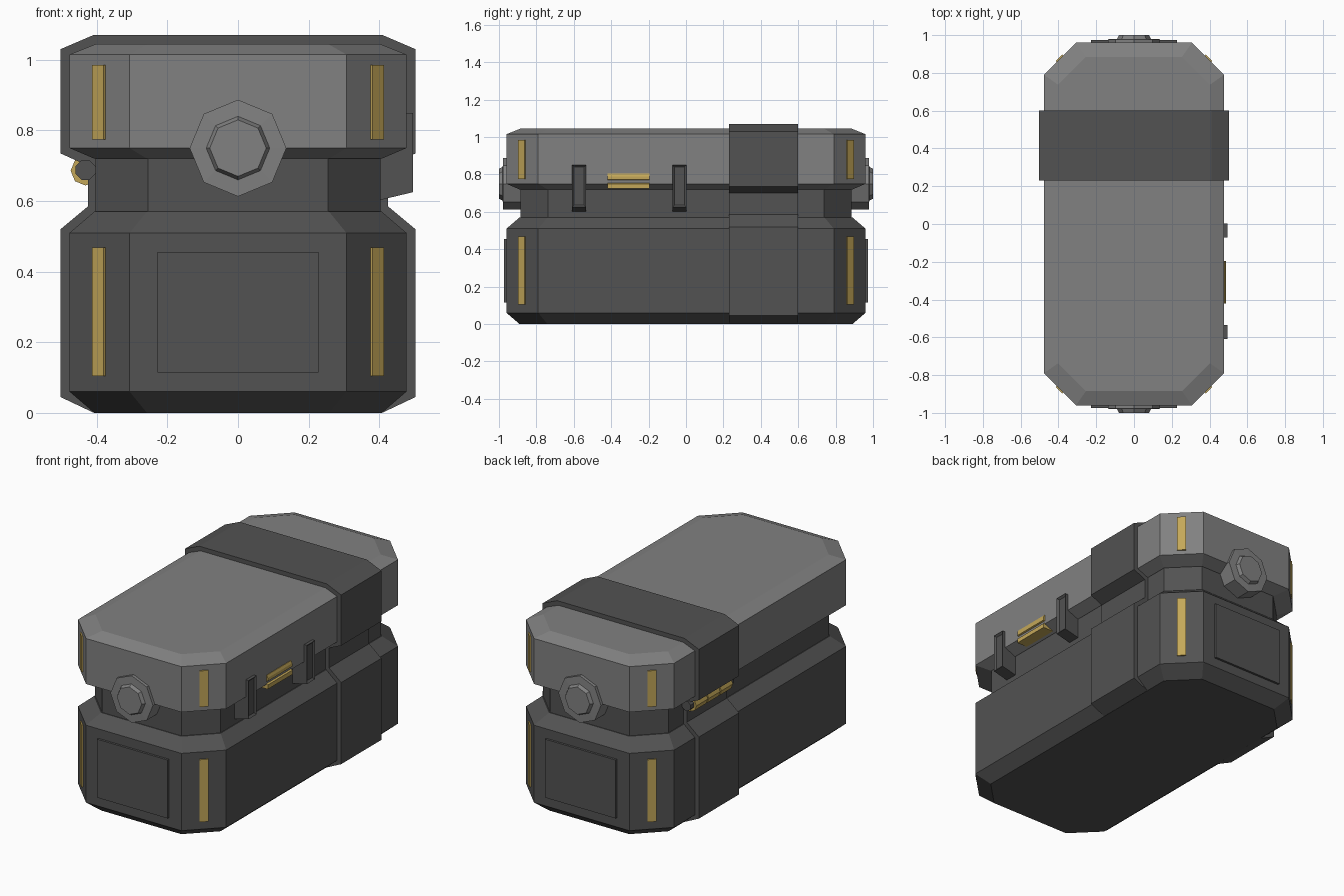
import bpy, bmesh, math
from mathutils import Matrix

if "Cube" in bpy.data.objects:
    bpy.data.objects.remove(bpy.data.objects["Cube"])


def material(name, r, g, b):
    m = bpy.data.materials.new(name)
    m.diffuse_color = (r, g, b, 1)
    m.use_nodes = True
    m.node_tree.nodes["Principled BSDF"].inputs["Base Color"].default_value = m.diffuse_color
    return m


DARK = material("dark_grey", 0.085, 0.085, 0.085)
LIGHT = material("light_grey", 0.22, 0.22, 0.22)
GOLD = material("gold", 0.55, 0.39, 0.1)


def finish(name, bm, mat):
    bmesh.ops.recalc_face_normals(bm, faces=bm.faces)
    me = bpy.data.meshes.new(name)
    bm.to_mesh(me)
    bm.free()
    me.materials.append(mat)
    ob = bpy.data.objects.new(name, me)
    bpy.context.collection.objects.link(ob)
    return ob


def loft(name, rings, mat):
    """Skin a stack of point rings and cap both ends."""
    bm = bmesh.new()
    loops = [[bm.verts.new(p) for p in ring] for ring in rings]
    n = len(loops[0])
    for a, b in zip(loops, loops[1:]):
        for i in range(n):
            j = (i + 1) % n
            bm.faces.new((a[i], a[j], b[j], b[i]))
    bm.faces.new(loops[0])
    bm.faces.new(loops[-1])
    return finish(name, bm, mat)


def octagon(inset, z):
    """Long rectangle with chamfered corners."""
    x, y = 0.477 - inset, 0.96 - inset
    c = 0.17 - 0.3 * inset
    return [(x, c - y, z), (x, y - c, z), (x - c, y, z), (c - x, y, z),
            (-x, y - c, z), (-x, c - y, z), (c - x, -y, z), (x - c, -y, z)]


def extrude_y(name, profile, y0, y1, mat):
    return loft(name, [[(x, y, z) for x, z in profile] for y in (y0, y1)], mat)


def box(name, lo, hi, mat):
    (x0, y0, z0), (x1, y1, z1) = lo, hi
    return extrude_y(name, [(x0, z0), (x1, z0), (x1, z1), (x0, z1)], y0, y1, mat)


def lathe_y(name, cx, cz, profile, mat, sides=8, turn=0):
    """Turned part around an axis parallel to y; profile is (radius, y)."""
    ang = [turn + 2 * math.pi * i / sides for i in range(sides)]
    return loft(name, [[(cx + r * math.cos(a), y, cz + r * math.sin(a)) for a in ang]
                       for r, y in profile], mat)


# Main shells: base, neck and lid
loft("base", [octagon(0.07, 0), octagon(0, 0.06), octagon(0, 0.51), octagon(0.07, 0.57)], DARK)
loft("neck", [octagon(0.074, 0.55), octagon(0.074, 0.74)], DARK)
loft("lid", [octagon(0.07, 0.72), octagon(0, 0.75), octagon(0, 1.015), octagon(0.075, 1.045)], LIGHT)

# Strap band wrapped around the whole section
half = [(0.41, 0.001), (0.503, 0.045), (0.503, 0.52), (0.425, 0.585),
        (0.425, 0.70), (0.503, 0.735), (0.503, 1.03), (0.41, 1.07)]
extrude_y("strap", half + [(-x, z) for x, z in reversed(half)], 0.23, 0.60, DARK)

# End panels and octagonal knobs, front and back
for s, end in ((-1, "front"), (1, "back")):
    y0, y1 = sorted((s * 0.95, s * 0.973))
    box(end + "_panel", (-0.228, y0, 0.115), (0.228, y1, 0.455), DARK)
    lathe_y(end + "_knob", 0, 0.75,
            [(0.137, s * 0.87), (0.137, s * 0.978), (0.09, s * 0.98), (0.08, s * 1.0)], LIGHT)

# Gold strips on the four chamfered corners
for sx in (-1, 1):
    for sy in (-1, 1):
        for z0, z1, part in ((0.105, 0.468, "base"), (0.775, 0.985, "lid")):
            strip = box(part + "_corner_strip", (-0.024, -0.006, z0), (0.024, 0.003, z1), GOLD)
            strip.data.transform(Matrix.Translation((sx * 0.393, sy * 0.876, 0))
                                 @ Matrix.Rotation(math.atan2(sx, -sy), 4, 'Z'))

# Latch brackets on the right side, with an inset face
clip = [(0.46, 0.85), (0.495, 0.85), (0.495, 0.625), (0.39, 0.60), (0.39, 0.72), (0.46, 0.75)]
for y in (-0.572, -0.035):
    ob = extrude_y("latch_bracket", clip, y - 0.037, y + 0.037, DARK)
    bm = bmesh.new()
    bm.from_mesh(ob.data)
    face = [f for f in bm.faces if f.normal.x > 0.99]
    bmesh.ops.inset_individual(bm, faces=face, thickness=0.016, depth=-0.01)
    bm.to_mesh(ob.data)
    bm.free()

# Gold catch between the brackets
catch = [(0.40, 0.725), (0.486, 0.725), (0.486, 0.75), (0.474, 0.757), (0.474, 0.768),
         (0.486, 0.772), (0.486, 0.79), (0.48, 0.805), (0.40, 0.805)]
extrude_y("catch", catch, -0.42, -0.195, GOLD)

# Hinge on the left side: dark pin with three gold knuckles
lathe_y("hinge_pin", -0.432, 0.688, [(0.03, 0.215), (0.03, 0.615)], DARK, turn=math.pi / 8)
for i in range(3):
    y = 0.245 + i * 0.115
    lathe_y("hinge_knuckle", -0.432, 0.686, [(0.042, y), (0.042, y + 0.107)], GOLD)
